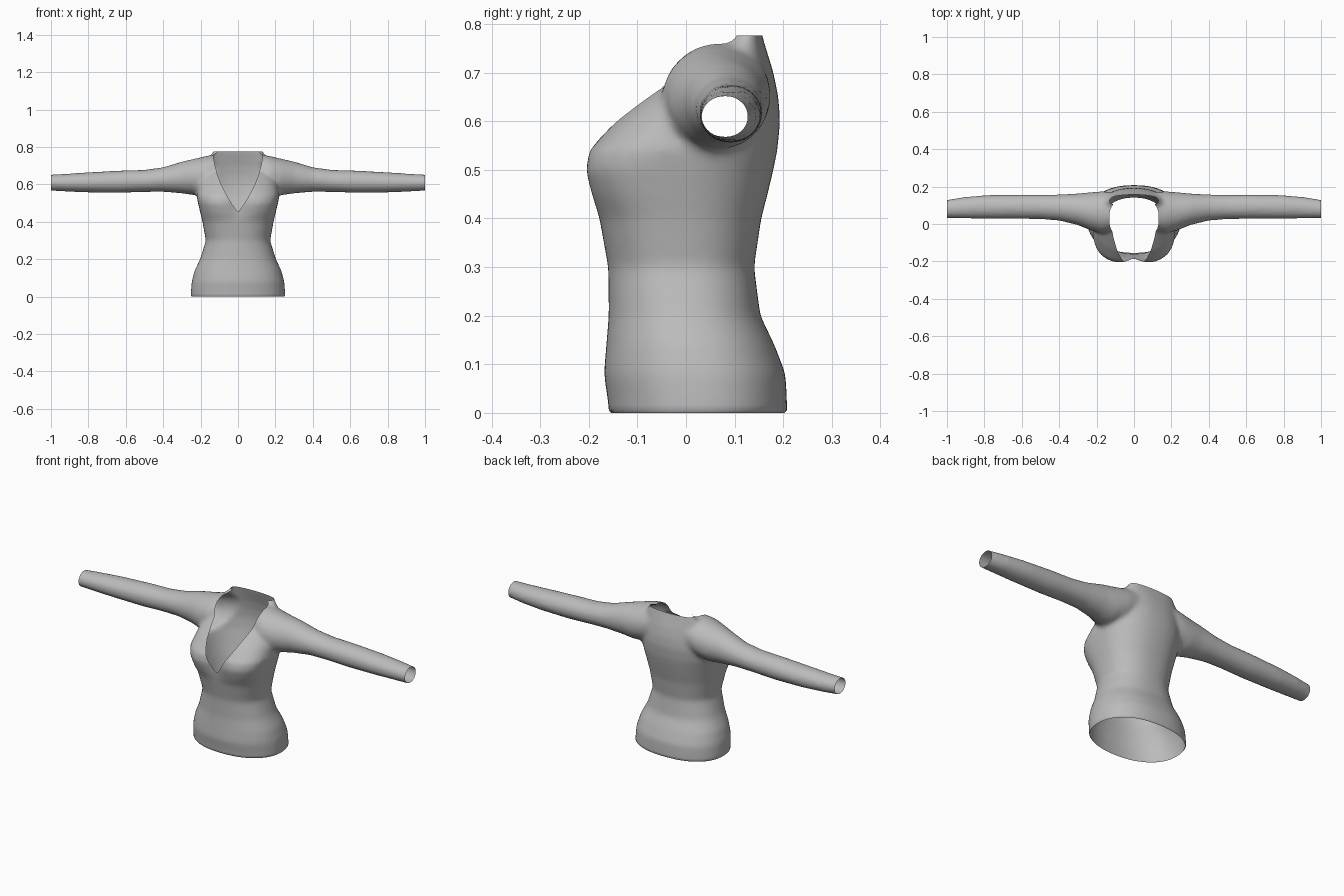
import bpy, bmesh
from math import sin, cos, pi, exp, hypot

if "Cube" in bpy.data.objects:
    bpy.data.objects.remove(bpy.data.objects["Cube"])

SIDES = 48


def power(value, exponent):
    return (1 if value >= 0 else -1) * abs(value) ** exponent


def torso_ring(z, half_width, front, back, squareness):
    """Rounded cross-section, squarer at the front, with a dip between the breasts."""
    mid = (front + back) / 2
    depth = (back - front) / 2
    points = []
    for i in range(SIDES):
        a = 2 * pi * i / SIDES
        n = 2 / (squareness if sin(a) < 0 else 2.3)
        x = half_width * power(cos(a), n)
        y = mid + depth * power(sin(a), n)
        if sin(a) < 0:
            y += 0.025 * exp(-((z - 0.5) / 0.07) ** 2 - (x / 0.05) ** 2)
        points.append((x, y, z))
    return points


def sleeve_ring(x, bottom, top, front, back, side):
    points = []
    for i in range(SIDES):
        a = 2 * pi * i / SIDES
        points.append((side * x,
                       (front + back) / 2 + (back - front) / 2 * cos(a),
                       (bottom + top) / 2 + (top - bottom) / 2 * sin(a)))
    return points


def loft(bm, rings):
    """Closed solid through a list of equal rings."""
    loops = [[bm.verts.new(p) for p in ring] for ring in rings]
    for low, high in zip(loops, loops[1:]):
        for i in range(SIDES):
            j = (i + 1) % SIDES
            bm.faces.new((low[i], low[j], high[j], high[i]))
    bm.faces.new(loops[0][::-1])
    bm.faces.new(loops[-1])


# Torso: height, half width, front, back, front squareness
TORSO = [
    (-0.05, 0.25, -0.155, 0.207, 2.2), (0.02, 0.252, -0.16, 0.208, 2.2),
    (0.08, 0.248, -0.169, 0.205, 2.2), (0.14, 0.232, -0.164, 0.182, 2.2),
    (0.2, 0.203, -0.159, 0.153, 2.2), (0.3, 0.172, -0.16, 0.14, 2.3),
    (0.4, 0.19, -0.181, 0.155, 2.5), (0.45, 0.202, -0.2, 0.168, 2.8),
    (0.5, 0.214, -0.213, 0.18, 3), (0.54, 0.222, -0.204, 0.188, 2.9),
    (0.6, 0.215, -0.15, 0.194, 2.6), (0.65, 0.2, -0.09, 0.19, 2.5),
    (0.7, 0.18, -0.02, 0.18, 2.5), (0.745, 0.155, 0.06, 0.166, 2.4),
    (0.78, 0.132, 0.1, 0.155, 2.2), (0.82, 0.13, 0.1, 0.154, 2.2),
]
# Sleeve: distance out, bottom, top, front, back
SLEEVE = [
    (0.1, 0.58, 0.765, -0.03, 0.17), (0.17, 0.55, 0.752, -0.05, 0.175),
    (0.23, 0.542, 0.738, -0.035, 0.17), (0.3, 0.552, 0.722, -0.006, 0.163),
    (0.4, 0.561, 0.692, 0.018, 0.158), (0.5, 0.56, 0.678, 0.026, 0.156),
    (0.63, 0.555, 0.674, 0.027, 0.157), (0.8, 0.557, 0.665, 0.028, 0.154),
    (0.92, 0.562, 0.657, 0.03, 0.143), (1.05, 0.569, 0.65, 0.032, 0.12),
]

bm = bmesh.new()
loft(bm, [torso_ring(*row) for row in TORSO])
for side in (-1, 1):
    loft(bm, [sleeve_ring(*row, side) for row in SLEEVE])
bmesh.ops.recalc_face_normals(bm, faces=bm.faces)
mesh = bpy.data.meshes.new("shirt")
bm.to_mesh(mesh)
bm.free()
shirt = bpy.data.objects.new("shirt", mesh)
bpy.context.collection.objects.link(shirt)

# Blend torso and sleeves into one skin
remesh = shirt.modifiers.new("blend", 'REMESH')
remesh.mode = 'VOXEL'
remesh.voxel_size = 0.011
soften = shirt.modifiers.new("soften", 'SMOOTH')
soften.factor = 0.5
soften.iterations = 8
depsgraph = bpy.context.evaluated_depsgraph_get()
skin = bpy.data.meshes.new_from_object(shirt.evaluated_get(depsgraph))
shirt.modifiers.clear()

bm = bmesh.new()
bm.from_mesh(skin)


# Open the hem, cuffs and collar
for point, normal in (((0, 0, 0), (0, 0, -1)), ((0, 0, 0.776), (0, 0, 1)),
                      ((1, 0, 0), (1, 0, 0)), ((-1, 0, 0), (-1, 0, 0))):
    bmesh.ops.bisect_plane(bm, geom=bm.verts[:] + bm.edges[:] + bm.faces[:],
                           plane_co=point, plane_no=normal, clear_outer=True)

# Neckline: half width of the V by height, rounded towards the back
NECK = [(0.4, -0.04), (0.45, 0), (0.5, 0.035), (0.55, 0.065), (0.6, 0.09),
        (0.65, 0.109), (0.7, 0.123), (0.74, 0.131), (0.8, 0.132)]


def neck_distance(p):
    if p.z < NECK[0][0]:
        return 1
    width = NECK[-1][1]
    for (z0, w0), (z1, w1) in zip(NECK, NECK[1:]):
        if z0 <= p.z < z1:
            width = w0 + (w1 - w0) * (p.z - z0) / (z1 - z0)
    if p.y > 0.05:
        return (hypot(p.x / max(width, 0.001), (p.y - 0.05) / 0.1) - 1) * 0.1
    return abs(p.x) - width


value = {v: neck_distance(v.co) for v in bm.verts}
cut = []
for e in bm.edges[:]:
    a, b = e.verts
    if value[a] * value[b] < 0:
        new_edge, new_vert = bmesh.utils.edge_split(e, a, value[a] / (value[a] - value[b]))
        value[new_vert] = 0
        cut.append(new_vert)
bmesh.ops.connect_verts(bm, verts=cut)
inside = [f for f in bm.faces if sum(value[v] for v in f.verts) < 0]
bmesh.ops.delete(bm, geom=inside, context='FACES')

# Tuck the hem edge in slightly
for v in bm.verts:
    if v.co.z < 0.004:
        v.co.x *= 0.985
        v.co.y *= 0.975
for f in bm.faces:
    f.smooth = True
bm.to_mesh(mesh)
bm.free()
bpy.data.meshes.remove(skin)

# Plain grey cloth
cloth = bpy.data.materials.new("grey cloth")
cloth.use_nodes = True
colour = (0.5, 0.5, 0.5, 1)
cloth.diffuse_color = colour
cloth.node_tree.nodes["Principled BSDF"].inputs["Base Color"].default_value = colour
mesh.materials.clear()
mesh.materials.append(cloth)
